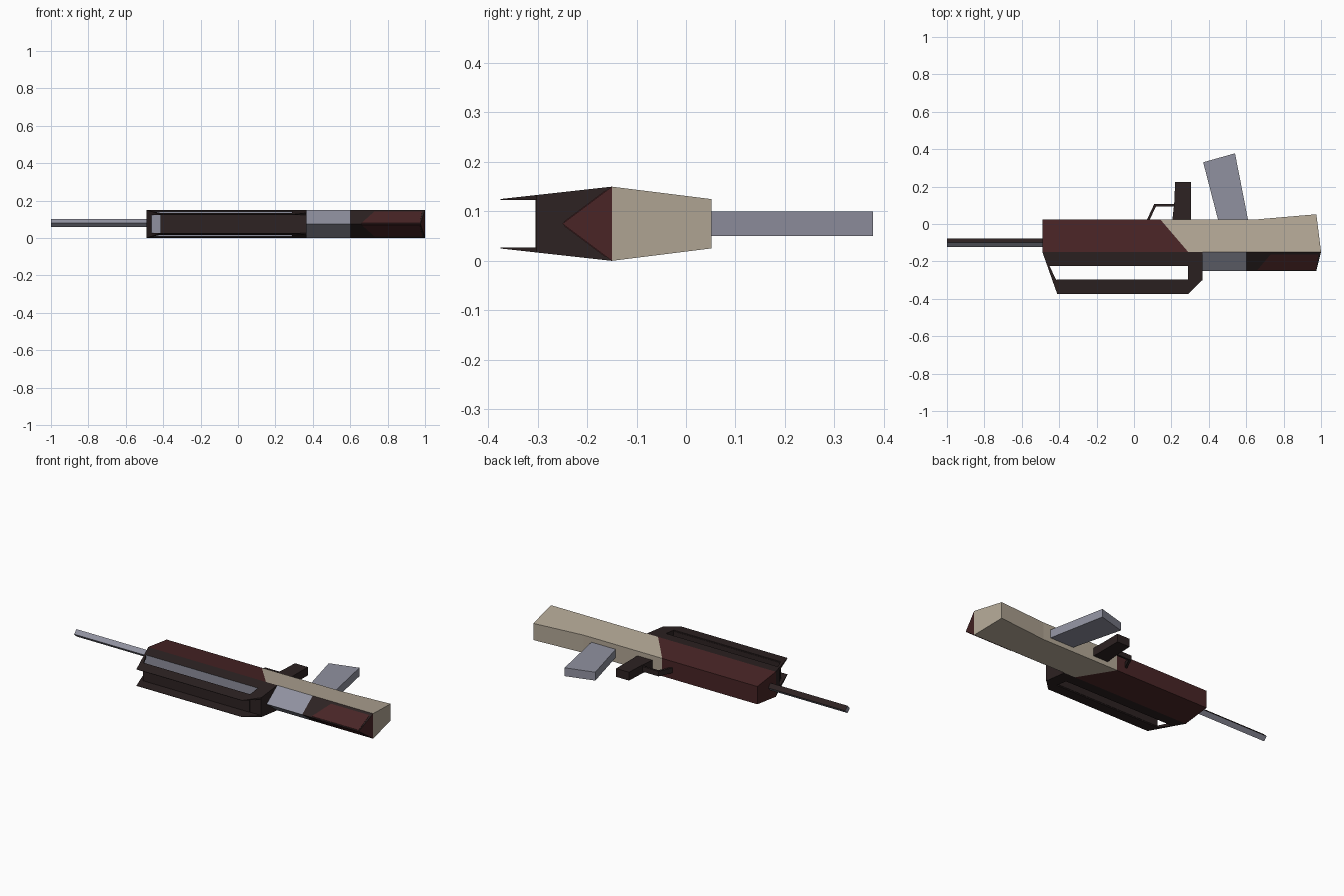
import bpy, bmesh, math
from mathutils import Vector

if "Cube" in bpy.data.objects:
    bpy.data.objects.remove(bpy.data.objects["Cube"])

MID = 0.075  # height of the left/right symmetry plane


def material(name, rgb):
    m = bpy.data.materials.new(name)
    m.diffuse_color = (*rgb, 1)
    m.use_nodes = True
    m.node_tree.nodes["Principled BSDF"].inputs["Base Color"].default_value = m.diffuse_color
    return m


RED = material("dark red", (0.065, 0.018, 0.019))
BROWN = material("dark brown", (0.026, 0.016, 0.016))
TAN = material("tan", (0.45, 0.39, 0.305))
GRAY = material("steel gray", (0.28, 0.285, 0.35))


def prism(name, pts, mat, top, bottom=None, accent=None, rule=None):
    """Plan outline between two heights (functions of y, measured from MID).
    Faces whose normal passes the rule get the accent colour."""
    bottom = bottom or (lambda y: -top(y))
    bm = bmesh.new()
    up = [bm.verts.new((x, y, MID + top(y))) for x, y in pts]
    dn = [bm.verts.new((x, y, MID + bottom(y))) for x, y in pts]
    n = len(pts)
    bm.faces.new(up)
    bm.faces.new(dn[::-1])
    for i in range(n):
        j = (i + 1) % n
        bm.faces.new((up[i], dn[i], dn[j], up[j]))
    bmesh.ops.remove_doubles(bm, verts=bm.verts, dist=1e-5)
    bmesh.ops.recalc_face_normals(bm, faces=bm.faces)
    bm.normal_update()
    if rule:
        for f in bm.faces:
            f.material_index = int(rule(f.normal))
    me = bpy.data.meshes.new(name)
    bm.to_mesh(me)
    bm.free()
    me.materials.append(mat)
    if accent:
        me.materials.append(accent)
    ob = bpy.data.objects.new(name, me)
    bpy.context.collection.objects.link(ob)
    return ob


def flat(h):
    return lambda y: h


def body_h(y):      # body narrows towards +y
    return 0.05 + 0.025 * (0.05 - y) / 0.2


def guard_h(y):     # guard narrows towards -y
    return 0.075 - 0.025 * (-0.15 - y) / 0.225


def keel_h(y):      # V section under the stock
    return 0.75 * (y + 0.25)


# Main body and stock
prism("front_body", [(-0.49, -0.15), (0.29, -0.15), (0.14, 0.025), (-0.49, 0.025)], RED, body_h)
prism("stock", [(0.29, -0.15), (1, -0.15), (0.975, 0.052), (0.66, 0.025), (0.14, 0.025)], TAN, body_h)

# V-shaped keel below the stock
prism("keel_front", [(0.365, -0.15), (0.60, -0.15), (0.60, -0.25), (0.365, -0.25)], GRAY, keel_h)
prism("keel_rear", [(0.60, -0.15), (1, -0.15), (0.975, -0.25), (0.60, -0.25)], BROWN, keel_h,
      accent=RED, rule=lambda n: n.x > 0.8)
prism("keel_panel", [(0.66, -0.246), (0.73, -0.163), (0.985, -0.163), (0.972, -0.246)], RED,
      lambda y: keel_h(y) + 0.002)

# Guard: rail with gray underside, rear block, inner wall
prism("guard_rail", [(-0.49, -0.15), (0.365, -0.15), (0.365, -0.225), (-0.463, -0.225)], BROWN, guard_h,
      accent=GRAY, rule=lambda n: n.y < -0.8)
prism("guard_rear_block", [(0.29, -0.225), (0.365, -0.225), (0.365, -0.302), (0.29, -0.302)], BROWN, guard_h)
prism("guard_wall", [(-0.415, -0.298), (0.29, -0.298), (0.29, -0.304), (-0.415, -0.304)], BROWN, flat(0.052))

# Guard side plates, mirrored above and below
for side, s in (("upper", 1), ("lower", -1)):
    def outer(y):
        return s * guard_h(y)

    def inner(y):
        return s * 0.048
    prism(side + "_guard_lip", [(-0.437, -0.3), (0.365, -0.3), (0.29, -0.375), (-0.41, -0.375)],
          BROWN, outer, inner)
    prism(side + "_guard_strut", [(-0.463, -0.225), (-0.452, -0.225), (-0.415, -0.3), (-0.437, -0.3)],
          BROWN, outer, inner)

# Barrel: square section standing on its edge, one dark side
prism("barrel", [(-1, -0.122), (-1, -0.10), (-1, -0.078), (-0.48, -0.078), (-0.48, -0.10), (-0.48, -0.122)],
      GRAY, lambda y: 0.005 + 0.022 - abs(y + 0.10), lambda y: 0.005 - 0.022 + abs(y + 0.10))
barrel = bpy.data.objects["barrel"]
bm = bmesh.new()
bm.from_mesh(barrel.data)
bmesh.ops.dissolve_degenerate(bm, dist=1e-5, edges=bm.edges)
bm.clear()
# rebuild as a clean four-sided rod
bmesh.ops.create_cone(bm, cap_ends=True, segments=4, radius1=0.022, radius2=0.022, depth=0.52)
for v in bm.verts:
    x, y, z = v.co
    v.co = Vector((z - 0.74, y - 0.10, x + 0.08))
bmesh.ops.recalc_face_normals(bm, faces=bm.faces)
bm.normal_update()
for f in bm.faces:
    f.material_index = int(f.normal.y > 0.3 and f.normal.z > 0.3)
bm.to_mesh(barrel.data)
bm.free()
barrel.data.materials.append(BROWN)

# Rear grip, front lever and thin trigger loop
prism("grip", [(0.45, 0.02), (0.61, 0.02), (0.54, 0.378), (0.37, 0.33)], GRAY, flat(0.025))
prism("front_lever", [(0.205, 0.02), (0.305, 0.02), (0.305, 0.225), (0.22, 0.225), (0.215, 0.11)],
      BROWN, flat(0.025))
prism("trigger_loop", [(0.068, 0.02), (0.082, 0.02), (0.118, 0.094), (0.215, 0.094), (0.215, 0.106),
                       (0.108, 0.106)], BROWN, flat(0.015))
